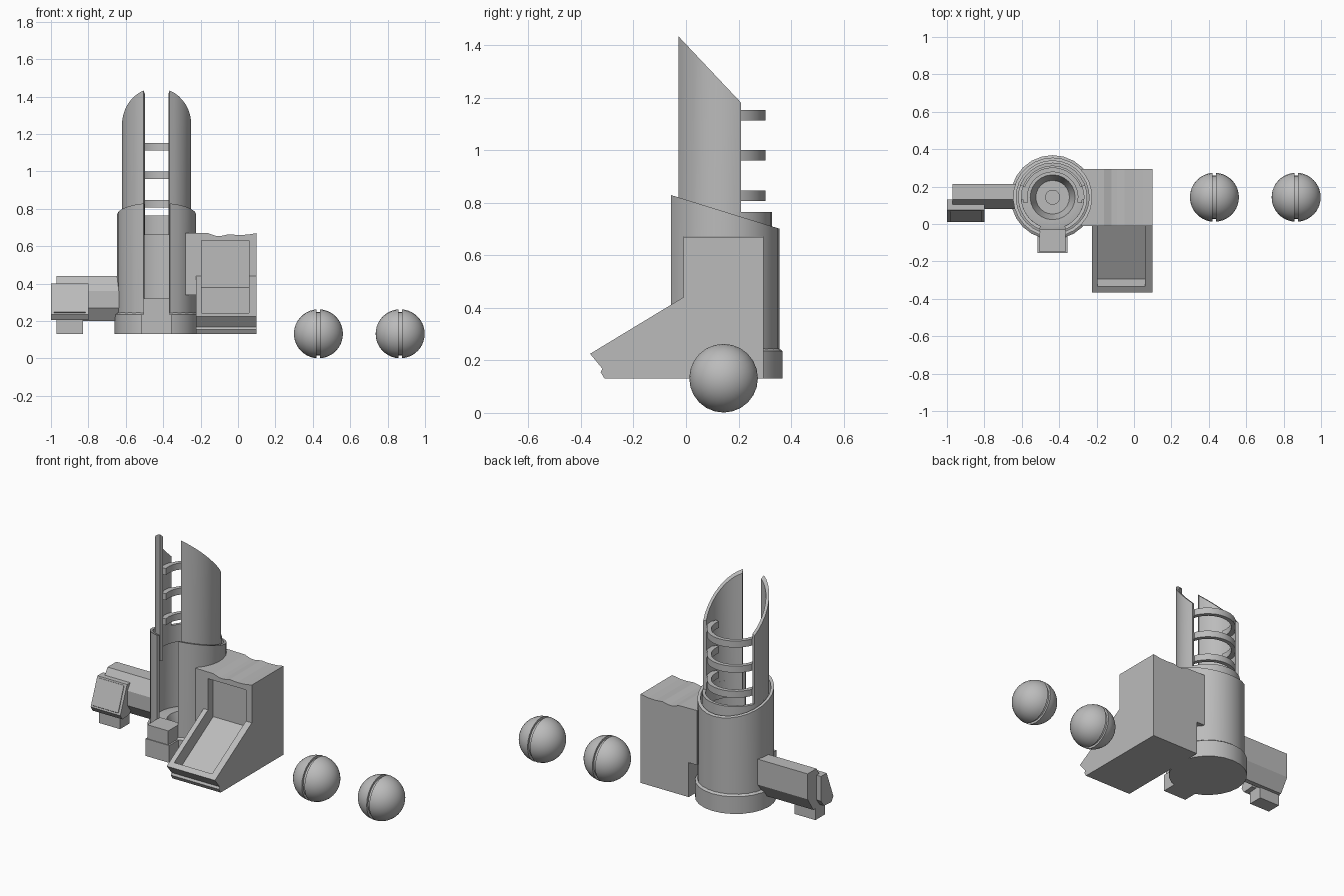
import bpy, bmesh, math
from mathutils import Matrix

if "Cube" in bpy.data.objects:
    bpy.data.objects.remove(bpy.data.objects["Cube"])

grey = bpy.data.materials.new("plain_grey")
grey.diffuse_color = (0.5, 0.5, 0.5, 1)
grey.use_nodes = True
grey.node_tree.nodes["Principled BSDF"].inputs["Base Color"].default_value = grey.diffuse_color
CX, CY = -0.435, 0.143      # tower axis


def finish(name, bm, smooth=True):
    bmesh.ops.remove_doubles(bm, verts=bm.verts, dist=1e-5)
    bmesh.ops.recalc_face_normals(bm, faces=bm.faces)
    me = bpy.data.meshes.new(name)
    bm.to_mesh(me)
    bm.free()
    me.materials.append(grey)
    ob = bpy.data.objects.new(name, me)
    bpy.context.collection.objects.link(ob)
    if smooth:
        bpy.ops.object.select_all(action='DESELECT')
        ob.select_set(True)
        bpy.context.view_layer.objects.active = ob
        bpy.ops.object.shade_smooth_by_angle(angle=math.radians(30))
    return ob


def prism(name, pts, axis, a, b):
    """Extrude a 2D outline along one axis from a to b."""
    place = {'x': lambda p, t: (t, p[0], p[1]),
             'y': lambda p, t: (p[0], t, p[1]),
             'z': lambda p, t: (p[0], p[1], t)}[axis]
    bm = bmesh.new()
    lo = [bm.verts.new(place(p, a)) for p in pts]
    hi = [bm.verts.new(place(p, b)) for p in pts]
    bm.faces.new(lo)
    bm.faces.new(hi)
    for i in range(len(pts)):
        j = (i + 1) % len(pts)
        bm.faces.new((lo[i], lo[j], hi[j], hi[i]))
    return finish(name, bm, False)


def box(name, x0, x1, y0, y1, z0, z1):
    return prism(name, [(x0, y0), (x1, y0), (x1, y1), (x0, y1)], 'z', z0, z1)


def lathe(name, prof, matrix, n=24):
    """Spin an (r, z) profile that starts and ends on the axis."""
    bm = bmesh.new()
    vs = [bm.verts.new((r, 0, z)) for r, z in prof]
    es = [bm.edges.new(e) for e in zip(vs, vs[1:])]
    bmesh.ops.spin(bm, geom=vs + es, axis=(0, 0, 1), cent=(0, 0, 0),
                   angle=2 * math.pi, steps=n, use_duplicate=False)
    bm.transform(matrix)
    return finish(name, bm)


def arc_wall(name, ro, ri, a0, a1, z0, top, n):
    """Curved wall about the tower axis; top is a function of y."""
    bm = bmesh.new()
    rows = []
    for i in range(n + 1):
        a = a0 + (a1 - a0) * i / n
        row = []
        for r, up in ((ro, 0), (ro, 1), (ri, 1), (ri, 0)):
            y = CY + r * math.sin(a)
            row.append(bm.verts.new((CX + r * math.cos(a), y, top(y) if up else z0)))
        rows.append(row)
    for p, q in zip(rows, rows[1:]):
        for k in range(4):
            m = (k + 1) % 4
            bm.faces.new((p[k], p[m], q[m], q[k]))
    bm.faces.new(rows[0])
    bm.faces.new(rows[-1])
    return finish(name, bm)


def cut(target, cutter):
    mod = target.modifiers.new("cut", 'BOOLEAN')
    mod.operation, mod.solver, mod.object = 'DIFFERENCE', 'EXACT', cutter
    bpy.context.view_layer.objects.active = target
    bpy.ops.object.modifier_apply(modifier=mod.name)


# Tower base with a sunken cup and central peg
lathe("tower_base", [(0, .13), (.225, .13), (.225, .235), (.205, .25), (.16, .26),
                     (.12, .26), (.09, .17), (.04, .17), (.04, .21), (0, .21)],
      Matrix.Translation((CX, CY, 0)))

# Outer sleeve, open at the front, with a slanted rim
half = math.asin(.07 / .21)
arc_wall("outer_sleeve", .212, .195, -math.pi / 2 + half, 1.5 * math.pi - half, .2,
         lambda y: .83 - .31 * (y + .06), 24)

# Inner tube: collar below, two tall side panels above
half = math.asin(.07 / .185)
arc_wall("tube_collar", .185, .167, -math.pi / 2 + half, 1.5 * math.pi - half, .66,
         lambda y: .765, 24)
back = math.radians(21)
for side, a0, a1 in (("right", -math.pi / 2 + half, back),
                     ("left", math.pi - back, 1.5 * math.pi - half)):
    arc_wall("tube_panel_" + side, .185, .167, a0, a1, .765,
             lambda y: 1.44 - 1.06 * (y + .035), 10)

# Half hoops across the open back
for z in (.807, .96, 1.113):
    arc_wall("back_hoop", .16, .135, -.2, math.pi + .2, z, lambda y, z=z: z + .04, 16)
for s in (-1, 1):       # short tabs tying the hoops to the panels
    for z in (.807, .96, 1.113):
        x = CX + s * .158
        box("hoop_tab", x - .012, x + .012, .13, .20, z, z + .04)

# Latch block at the front of the tower
prism("latch_foot", [(CX - .08, -.155), (CX + .08, -.155), (CX + .08, -.06), (CX + .11, -.03),
                     (CX + .11, .0), (CX - .11, .0), (CX - .11, -.03), (CX - .08, -.06)],
      'z', .13, .235)
box("latch_block", CX - .07, CX + .07, -.15, -.03, .235, .32)

# Side cabinet with a slightly wavy lid and a neck into the tower
cabinet = prism("cabinet", [(.10, .13), (.10, .67), (.05, .662), (0, .66), (-.05, .664),
                            (-.09, .655), (-.12, .656), (-.16, .67), (-.28, .672),
                            (-.28, .34), (-.225, .34), (-.225, .13)], 'y', -.01, .295)
tray = prism("chute_tray", [(-.01, .44), (-.365, .225), (-.318, .168), (-.325, .155),
                            (-.31, .13), (-.01, .13)], 'x', -.225, .10)
opening = prism("opening_cutter", [(.04, .38), (.04, .63), (-.4, .63), (-.4, .40),
                                   (-.335, .243), (-.295, .177)], 'x', -.195, .06)
core = lathe("core_cutter", [(0, 0), (.2, 0), (.2, 1), (0, 1)], Matrix.Translation((CX, CY, 0)))
cut(cabinet, opening)
cut(cabinet, core)
cut(tray, opening)
for helper in (opening, core):
    bpy.data.objects.remove(helper)

# Side arm with a tilted control panel and foot
prism("side_arm", [(.215, .44), (.13, .44), (.08, .36), (.08, .27), (.13, .20),
                   (.16, .20), (.215, .285)], 'x', -.97, -.63)
prism("control_head", [(.13, .40), (.075, .40), (.01, .235), (.03, .205), (.10, .21),
                       (.13, .25)], 'x', -1.0, -.80)
prism("control_screen", [(.07, .393), (.066, .394), (.01, .248), (.014, .244)],
      'x', -.985, -.815)
box("arm_foot", -.97, -.83, .05, .14, .13, .23)

# Two balls, each with a groove round the middle
R = .131
prof = [(0, -R)]
prof += [(R * math.cos(t), R * math.sin(t)) for t in
         (math.radians(-90 + 86 * i / 10) for i in range(1, 11))]
prof += [(.117, -.009)]
prof += [(r, -z) for r, z in reversed(prof)]
for x in (.43, .867):
    lathe("ball", prof, Matrix.Translation((x, CY, .132)) @ Matrix.Rotation(math.pi / 2, 4, 'Y'))
